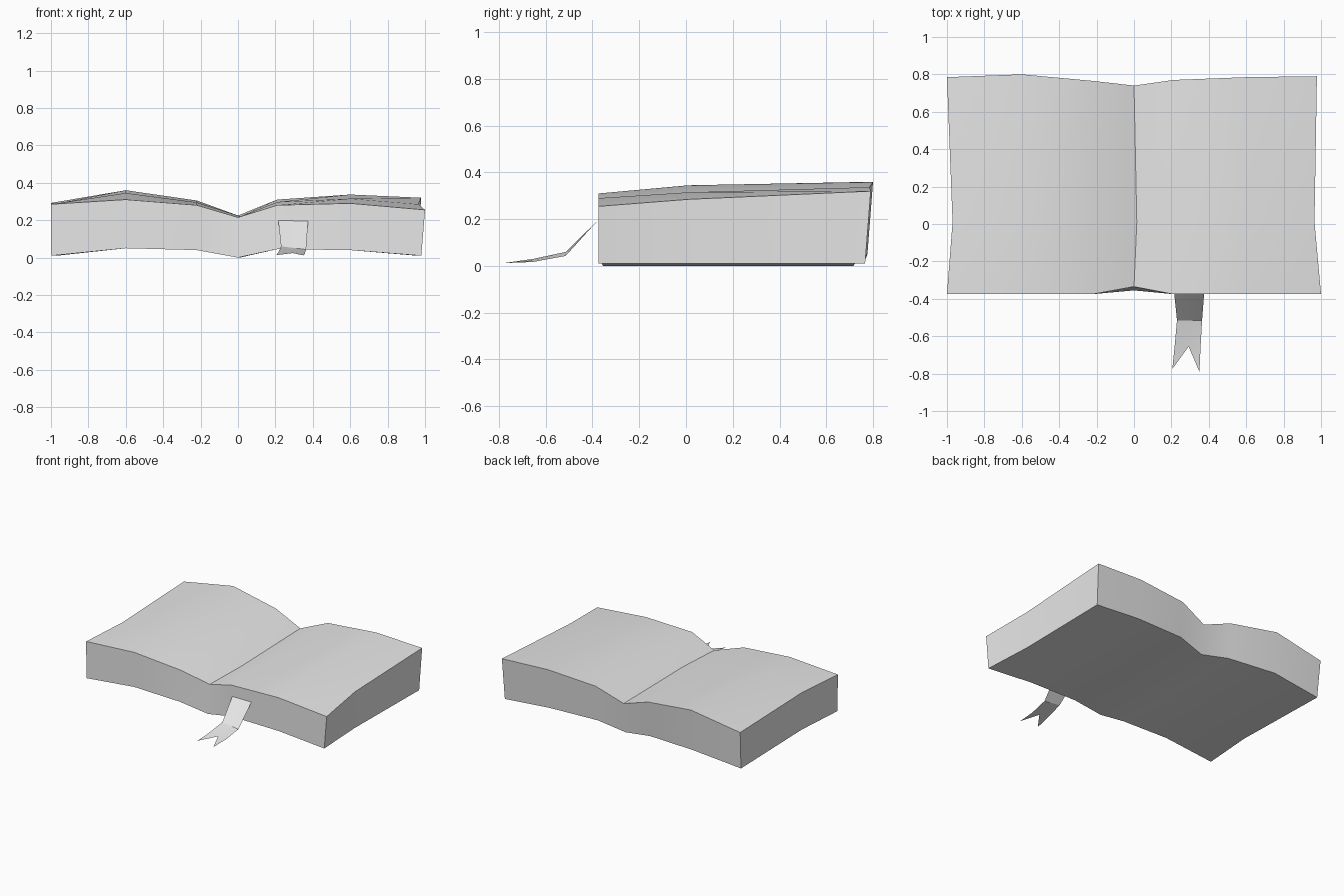
import bpy, bmesh, math

cube = bpy.data.objects.get("Cube")
if cube:
    bpy.data.objects.remove(cube, do_unlink=True)

grey = bpy.data.materials.new("light_grey")
grey.use_nodes = True
colour = (0.8, 0.8, 0.8, 1)
grey.diffuse_color = colour
grey.node_tree.nodes["Principled BSDF"].inputs["Base Color"].default_value = colour


def finish(name, bm):
    """Turn a bmesh into a smooth-shaded object with sharp creases."""
    mesh = bpy.data.meshes.new(name)
    bm.to_mesh(mesh)
    bm.free()
    mesh.materials.append(grey)
    obj = bpy.data.objects.new(name, mesh)
    bpy.context.collection.objects.link(obj)
    bpy.ops.object.select_all(action='DESELECT')
    obj.select_set(True)
    bpy.context.view_layer.objects.active = obj
    bpy.ops.object.shade_smooth_by_angle(angle=math.radians(30))
    return obj


# Open pages: cross-sections from the left-hand page, over the gutter, to the right
COLUMNS = [-1, -0.6, -0.22, 0, 0.21, 0.6, 1]
TOP_FRONT = [0.285, 0.31, 0.28, 0.215, 0.28, 0.29, 0.255]
TOP_MIDDLE = [0.288, 0.345, 0.295, 0.22, 0.297, 0.315, 0.285]
TOP_BACK = [0.292, 0.36, 0.305, 0.225, 0.31, 0.337, 0.32]
BOTTOM = [0.01, 0.05, 0.04, 0.0, 0.045, 0.04, 0.01]
BACK_Y = [0.785, 0.8, 0.765, 0.74, 0.77, 0.785, 0.79]


def page_row(bm, heights, ys, left, gutter, right):
    xs = [left] + COLUMNS[1:3] + [gutter] + COLUMNS[4:6] + [right]
    return [bm.verts.new(p) for p in zip(xs, ys, heights)]


def front_y(gutter):
    return [-0.375] * 3 + [gutter] + [-0.375] * 3


bm = bmesh.new()
rows = [
    page_row(bm, TOP_FRONT, front_y(-0.335), -1, 0, 1),
    page_row(bm, TOP_MIDDLE, [0.01] * 7, -0.97, 0.015, 0.965),
    page_row(bm, TOP_BACK, BACK_Y, -1, 0, 0.978),
    page_row(bm, BOTTOM, [y - 0.024 for y in BACK_Y], -0.99, 0, 0.97),
    page_row(bm, BOTTOM, [0.01] * 7, -0.97, 0.01, 0.96),
    page_row(bm, BOTTOM, front_y(-0.355), -0.998, 0, 0.98),
]
for i, row in enumerate(rows):
    nxt = rows[(i + 1) % len(rows)]
    for c in range(6):
        bm.faces.new((row[c], row[c + 1], nxt[c + 1], nxt[c]))
# Outer page edges
for c in (0, 6):
    for i in (0, 1):
        bm.faces.new((rows[i][c], rows[i + 1][c], rows[4 - i][c], rows[5 - i][c]))
bmesh.ops.recalc_face_normals(bm, faces=bm.faces)
finish("open_book", bm)

# Bookmark ribbon hanging from the front, with a forked end
bm = bmesh.new()
strip = [
    [(0.215, -0.372, 0.2), (0.295, -0.372, 0.2), (0.375, -0.372, 0.2)],
    [(0.23, -0.515, 0.06), (0.297, -0.515, 0.052), (0.364, -0.515, 0.043)],
    [(0.217, -0.655, 0.03), (0.292, -0.655, 0.024), (0.356, -0.655, 0.017)],
]
strip = [[bm.verts.new(p) for p in row] for row in strip]
for a, b in zip(strip, strip[1:]):
    for c in (0, 1):
        bm.faces.new((a[c], b[c], b[c + 1], a[c + 1]))
for c, tip in enumerate([(0.205, -0.775, 0.013), (0.35, -0.79, 0.012)]):
    bm.faces.new((strip[2][c], bm.verts.new(tip), strip[2][c + 1]))
finish("bookmark_ribbon", bm)
